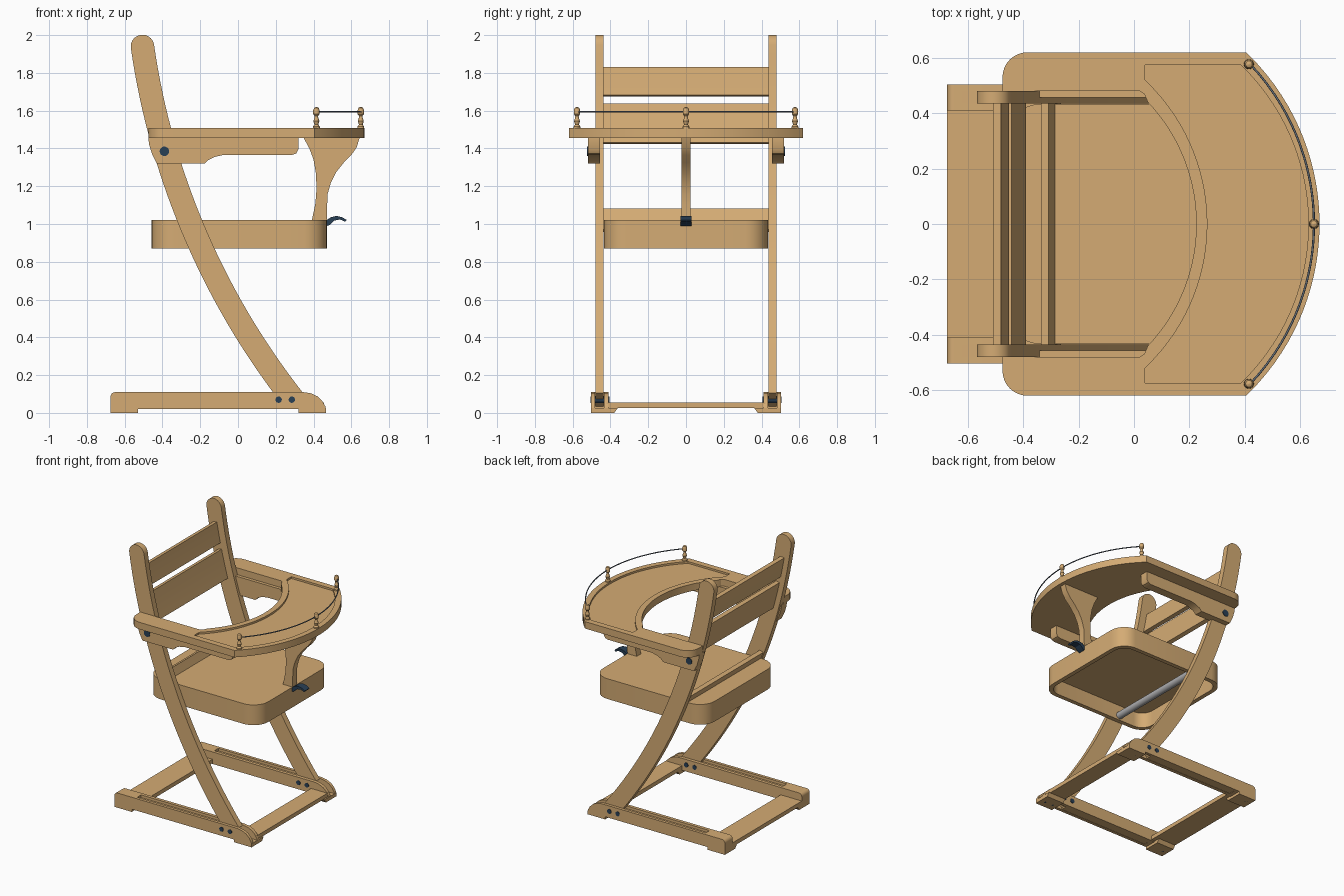
import bpy, bmesh, math

if "Cube" in bpy.data.objects:
    bpy.data.objects.remove(bpy.data.objects["Cube"])

def material(name, rgb):
    m = bpy.data.materials.new(name)
    m.diffuse_color = (*rgb, 1)
    m.use_nodes = True
    m.node_tree.nodes["Principled BSDF"].inputs["Base Color"].default_value = m.diffuse_color
    return m

WOOD = material("warm wood", (0.66, 0.41, 0.175))
DARK = material("dark blue hardware", (0.022, 0.05, 0.09))
GREY = material("grey metal", (0.42, 0.42, 0.43))
WIRE = material("wire grey", (0.13, 0.16, 0.20))

def finish(name, bm, mat):
    bmesh.ops.recalc_face_normals(bm, faces=bm.faces)
    me = bpy.data.meshes.new(name)
    bm.to_mesh(me)
    bm.free()
    me.materials.append(mat)
    me.shade_smooth()
    me.set_sharp_from_angle(angle=math.radians(30))
    ob = bpy.data.objects.new(name, me)
    bpy.context.collection.objects.link(ob)
    return ob

def prism(name, pts, axis, a, b, mat=WOOD):
    """Extrude a 2D outline along an axis from a to b."""
    place = {'x': lambda p, d: (d, p[0], p[1]),
             'y': lambda p, d: (p[0], d, p[1]),
             'z': lambda p, d: (p[0], p[1], d)}[axis]
    bm = bmesh.new()
    lo = [bm.verts.new(place(p, a)) for p in pts]
    hi = [bm.verts.new(place(p, b)) for p in pts]
    bm.faces.new(lo)
    bm.faces.new(hi)
    n = len(pts)
    for i in range(n):
        j = (i + 1) % n
        bm.faces.new((lo[i], lo[j], hi[j], hi[i]))
    return finish(name, bm, mat)

def circle(cx, cy, r, n=20, a0=0, a1=360, closed=True):
    m = n if closed else n - 1
    return [(cx + r * math.cos(math.radians(a0 + (a1 - a0) * i / m)),
             cy + r * math.sin(math.radians(a0 + (a1 - a0) * i / m))) for i in range(n)]

def box(x0, x1, y0, y1):
    return [(x0, y0), (x1, y0), (x1, y1), (x0, y1)]

def round_rect(x0, x1, y0, y1, r):
    pts = []
    for cx, cy, a in ((x1 - r, y1 - r, 0), (x0 + r, y1 - r, 90),
                      (x0 + r, y0 + r, 180), (x1 - r, y0 + r, 270)):
        pts += circle(cx, cy, r, 9, a, a + 90, False)
    return pts

def arc_y(cx, r, y0, y1, n=33):
    ys = [y0 + (y1 - y0) * i / (n - 1) for i in range(n)]
    return [(cx + math.sqrt(r * r - y * y), y) for y in ys]

def carve(ob, cutter):
    """Apply a boolean cut and drop the cutter."""
    mod = ob.modifiers.new("cut", 'BOOLEAN')
    mod.object, mod.solver = cutter, 'EXACT'
    dg = bpy.context.evaluated_depsgraph_get()
    me = bpy.data.meshes.new_from_object(ob.evaluated_get(dg))
    ob.modifiers.clear()
    ob.data = me
    me.set_sharp_from_angle(angle=math.radians(30))
    bpy.data.objects.remove(cutter)

# the legs and back slats all follow one large circle in the xz plane
CX, CZ, R = 3.394, 2.501, 3.94

def sweep(z0, z1, o0, o1, n):
    """Band of the circle between two heights and two radial offsets."""
    def side(o, za, zb):
        a, b = (math.asin((z - CZ) / R) for z in (za, zb))
        return [(CX - (R + o) * math.cos(a + (b - a) * i / (n - 1)),
                 CZ + (R + o) * math.sin(a + (b - a) * i / (n - 1))) for i in range(n)]
    return side(o0, z0, z1), side(o1, z1, z0)

# curved legs with round tops
HALF = 0.062
inner, outer = sweep(0.068, 1.94, -HALF, HALF, 32)
top_cx = (inner[-1][0] + outer[0][0]) / 2
top_cz = (inner[-1][1] + outer[0][1]) / 2
leg = inner + circle(top_cx, top_cz, HALF, 15, 8, 188, False)[1:-1] + outer

# base rail outline
rail = ([(-0.675, 0.02), (0.465, 0.02), (0.462, 0.035), (0.445, 0.065), (0.42, 0.088),
         (0.385, 0.104), (0.345, 0.11)]
        + circle(-0.65, 0.085, 0.025, 6, 90, 180, False))

# armrest bracket outline
bracket = [(-0.475, 1.456), (-0.47, 1.42), (-0.455, 1.37), (-0.43, 1.32), (-0.175, 1.32),
           (-0.155, 1.34), (-0.125, 1.355), (-0.08, 1.365), (0.285, 1.365),
           (0.308, 1.373), (0.32, 1.395), (0.32, 1.456)]

for s, side in ((-1, "near"), (1, "far")):
    prism(side + "_leg", leg, 'y', s * 0.436, s * 0.48)
    # rail: two cheeks, a lower filler between them, and a solid rear block
    prism(side + "_rail_inner", rail, 'y', s * 0.41, s * 0.435)
    prism(side + "_rail_outer", rail, 'y', s * 0.481, s * 0.503)
    prism(side + "_rail_filler", box(-0.52, 0.25, 0.022, 0.09), 'y', s * 0.43, s * 0.485)
    prism(side + "_rail_block", [p if p[0] < 0 else (-0.5, p[1]) for p in
                                 (rail[0], rail[1], rail[6], *rail[7:])],
          'y', s * 0.43, s * 0.485)
    # feet
    for x0, x1, where in ((-0.675, -0.53, "rear"), (0.32, 0.465, "front")):
        prism(f"{side}_{where}_foot",
              [(s * 0.503, 0), (s * 0.38, 0), (s * 0.36, 0.027), (s * 0.503, 0.027)], 'x', x0, x1)
        for k in (0.04, 0.105):
            prism(f"{side}_{where}_foot_screw", circle(x0 + k, s * 0.45, 0.01, 10), 'z',
                  0.0, 0.004, DARK)
    # bolts
    for x in (0.215, 0.285):
        prism(side + "_rail_bolt", circle(x, 0.07, 0.017), 'y', s * 0.406, s * 0.506, DARK)
    prism(side + "_bracket", bracket, 'y', s * 0.456, s * 0.52)
    prism(side + "_bracket_bolt", circle(-0.39, 1.385, 0.025), 'y', s * 0.5, s * 0.524, DARK)

# cross boards between the rails
prism("rear_cross_board", box(-0.675, -0.5, 0.025, 0.055), 'y', -0.42, 0.42)
prism("front_cross_board", box(0.32, 0.455, 0.025, 0.055), 'y', -0.42, 0.42)

# back slats
for name, z0, z1, o0, o1 in (("top_back_slat", 1.68, 1.83, -0.008, 0.022),
                             ("middle_back_slat", 1.43, 1.635, -0.008, 0.022),
                             ("lower_back_slat", 0.98, 1.09, 0.025, 0.055)):
    a, b = sweep(z0, z1, o0, o1, 6)
    prism(name, a + b, 'y', -0.438, 0.438)

# seat: a hollow box open underneath, with a steel rod across
seat = prism("seat", round_rect(-0.457, 0.47, -0.434, 0.434, 0.12), 'z', 0.87, 1.022)
carve(seat, prism("seat_cutter", round_rect(-0.425, 0.438, -0.402, 0.402, 0.09), 'z', 0.8, 0.985))
prism("seat_rod", circle(-0.205, 0.905, 0.026), 'y', -0.405, 0.405, GREY)

# tray: open-backed table with a shallow recess
half = circle(-0.385, -0.53, 0.09, 9, 180, 270, False)
tray_pts = ([(-0.475, -0.48)] + half + arc_y(-0.188, 0.858, -0.62, 0.62)
            + [(x, -y) for x, y in reversed(half)] + [(-0.475, 0.48), (0.02, 0.48), (0.038, 0.468)]
            + arc_y(-0.415, 0.64, 0.44, -0.44) + [(0.038, -0.468), (0.02, -0.48)])
tray = prism("tray", tray_pts, 'z', 1.455, 1.507)
recess = ([(0.04, -0.575)] + arc_y(-0.167, 0.797, -0.575, 0.575) + [(0.04, 0.575)]
          + arc_y(-0.448, 0.713, 0.52, -0.52))
carve(tray, prism("recess_cutter", recess, 'z', 1.493, 1.6))

# crotch post and its locking lever
post = [(0.39, 1.015), (0.47, 1.015), (0.472, 1.10), (0.475, 1.16), (0.492, 1.22), (0.52, 1.275),
        (0.56, 1.325), (0.60, 1.365), (0.628, 1.405), (0.645, 1.46), (0.345, 1.46), (0.378, 1.40),
        (0.40, 1.34), (0.412, 1.27), (0.416, 1.19), (0.41, 1.11)]
prism("centre_post", post, 'y', -0.025, 0.025)
lever = [(0.46, 0.985), (0.485, 0.995), (0.51, 1.018), (0.54, 1.024), (0.568, 1.012),
         (0.575, 1.022), (0.55, 1.036), (0.52, 1.043), (0.49, 1.035), (0.46, 1.015)]
prism("lock_lever", lever, 'y', -0.028, 0.028, DARK)

# turned spindles on the tray rim
profile = [(0.018, 1.5), (0.018, 1.516), (0.010, 1.526), (0.016, 1.545), (0.010, 1.562),
           (0.009, 1.572), (0.017, 1.582), (0.017, 1.602), (0.012, 1.615), (0.002, 1.62)]
for x, y, name in ((0.415, -0.577, "near"), (0.65, 0, "middle"), (0.415, 0.577, "far")):
    bm = bmesh.new()
    rings = [[bm.verts.new((px, py, z)) for px, py in circle(x, y, r, 16)] for r, z in profile]
    for lo, hi in zip(rings, rings[1:]):
        for i in range(16):
            j = (i + 1) % 16
            bm.faces.new((lo[i], lo[j], hi[j], hi[i]))
    bm.faces.new(rings[0])
    bm.faces.new(rings[-1])
    finish(name + "_spindle", bm, WOOD)

# wire rail through the spindles
cu = bpy.data.curves.new("wire_rail", 'CURVE')
cu.dimensions, cu.bevel_depth, cu.bevel_resolution = '3D', 0.004, 2
sp = cu.splines.new('POLY')
path = arc_y(-0.188, 0.838, -0.577, 0.577)
sp.points.add(len(path) - 1)
for p, (x, y) in zip(sp.points, path):
    p.co = (x, y, 1.593, 1)
cu.materials.append(WIRE)
bpy.context.collection.objects.link(bpy.data.objects.new("wire_rail", cu))
